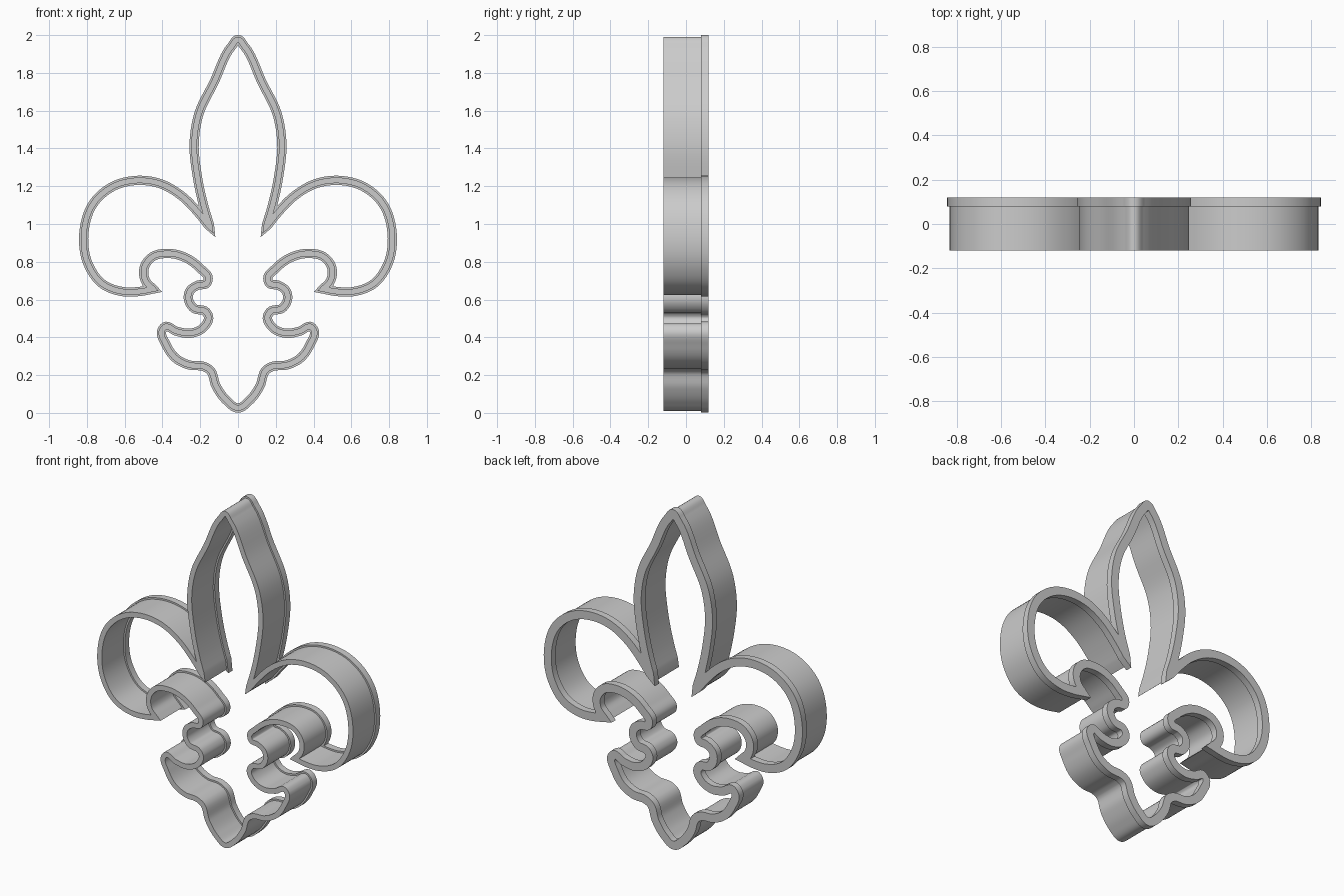
import bpy, bmesh, math
from mathutils import Vector
from mathutils.geometry import intersect_point_line

if "Cube" in bpy.data.objects:
    bpy.data.objects.remove(bpy.data.objects["Cube"])

# Centre line of the right half, top to bottom; third value 1 marks a sharp corner
half = [(0, 1.976), (.032, 1.943), (.127, 1.75), (.208, 1.58), (.232, 1.43), (.215, 1.25),
        (.18, 1.09), (.146, .98, 1), (.21, 1.06), (.3, 1.15), (.41, 1.213), (.53, 1.231),
        (.66, 1.2), (.765, 1.11), (.816, .95), (.79, .78), (.72, .685), (.61, .642),
        (.52, .643), (.45, .656, 1), (.49, .70), (.496, .77), (.455, .825), (.37, .844),
        (.27, .818), (.2, .765), (.158, .712), (.165, .688), (.215, .675), (.255, .645),
        (.262, .6), (.235, .555), (.17, .535), (.156, .51), (.18, .455), (.25, .422),
        (.325, .432), (.388, .455), (.402, .438), (.38, .36), (.33, .29), (.26, .254),
        (.18, .245), (.152, .23), (.115, .14), (.06, .065), (0, .026)]
keys = half + [(-p[0],) + p[1:] for p in half[-2:0:-1]]


def smooth_loop(keys, steps=7):
    """Centripetal-style spline through the key points, broken at corners."""
    n, pts, corners = len(keys), [], set()
    P = [Vector(k[:2]) for k in keys]
    C = [len(k) > 2 for k in keys]

    def tangent(i, other):
        a, b, c = P[i - 1], P[i], P[(i + 1) % n]
        if C[i]:
            return (P[other] - b).normalized() * (1 if other == (i + 1) % n else -1)
        la, lc = (b - a).length, (c - b).length
        return ((b - a) / la * lc + (c - b) / lc * la).normalized()

    for i in range(n):
        j = (i + 1) % n
        length = (P[j] - P[i]).length
        t0, t1 = tangent(i, j) * length, tangent(j, i) * length
        if C[i]:
            corners.add(len(pts))
        for s in range(steps):
            t = s / steps
            pts.append(P[i] * (2*t**3 - 3*t*t + 1) + t0 * (t**3 - 2*t*t + t)
                       + P[j] * (3*t*t - 2*t**3) + t1 * (t**3 - t*t))
    return pts


path = smooth_loop(keys)


def clearance(p):
    best = 9
    for i, b in enumerate(path):
        a = path[i - 1]
        q, f = intersect_point_line(p, a, b)
        q = a.lerp(b, min(1, max(0, f)))
        best = min(best, (p - Vector(q[:2])).length)
    return best


def offset(d, limit=2.3):
    out = []
    for i, p in enumerate(path):
        u = (p - path[i - 1]).normalized()
        v = (path[(i + 1) % len(path)] - p).normalized()
        n1, n2 = Vector((u.y, -u.x)), Vector((v.y, -v.x))
        m = (n1 + n2).normalized()
        k = 1 / max(m.dot(n1), .05)
        turn = (u.x * v.y - u.y * v.x) * d
        q = p + m * d * (min(k, limit) if turn > 0 else k)
        if clearance(q) > abs(d) * .985:      # drop points folded over in tight bends
            out.append(q)
    return out


def band(name, width, y0, y1):
    cu = bpy.data.curves.new(name, 'CURVE')
    cu.dimensions, cu.fill_mode = '2D', 'BOTH'
    cu.extrude = (y1 - y0) / 2
    for d in (width / 2, -width / 2):
        loop = offset(d)
        sp = cu.splines.new('POLY')
        sp.points.add(len(loop) - 1)
        for pt, q in zip(sp.points, loop):
            pt.co = (q.x, q.y, 0, 1)
        sp.use_cyclic_u = True
    ob = bpy.data.objects.new(name, cu)
    bpy.context.collection.objects.link(ob)
    ob.rotation_euler.x = math.pi / 2
    ob.location.y = (y0 + y1) / 2
    bpy.ops.object.select_all(action='DESELECT')
    ob.select_set(True)
    bpy.context.view_layer.objects.active = ob
    bpy.ops.object.convert(target='MESH')
    ob = bpy.context.object
    bm = bmesh.new()
    bm.from_mesh(ob.data)
    bmesh.ops.remove_doubles(bm, verts=bm.verts, dist=1e-5)
    bmesh.ops.recalc_face_normals(bm, faces=bm.faces)
    bm.to_mesh(ob.data)
    bm.free()
    bpy.ops.object.transform_apply(location=True, rotation=True, scale=True)
    bpy.ops.object.shade_smooth_by_angle(angle=math.radians(35))


# Tall thin cutting wall and the wider rim behind it
band("cutter_wall", .03, -.12, .08)
band("cutter_rim", .049, .08, .12)
